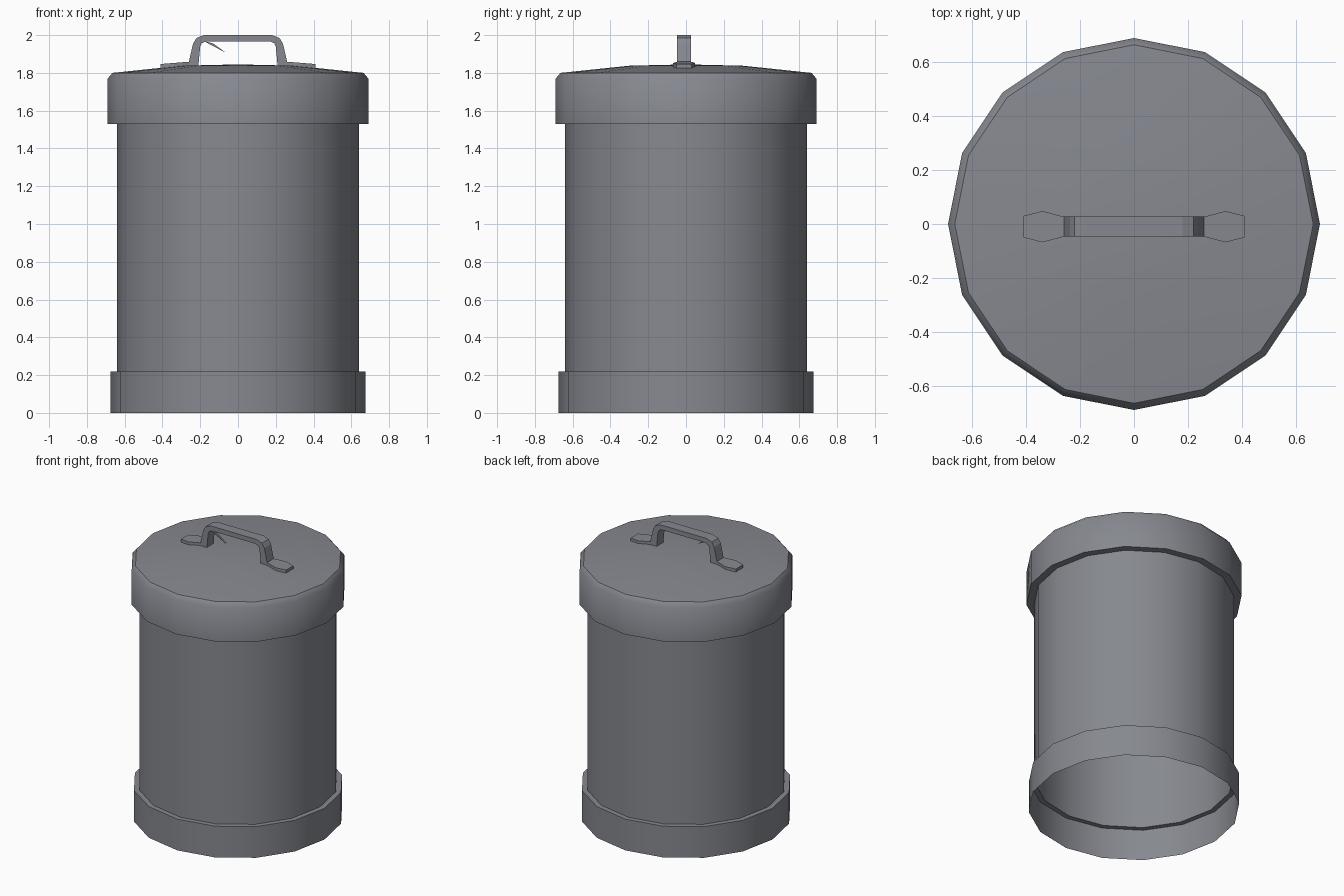
import bpy, bmesh, math

if "Cube" in bpy.data.objects:
    bpy.data.objects.remove(bpy.data.objects["Cube"])

SIDES = 16
Y0 = -0.01  # handle sits slightly toward the front

metal = bpy.data.materials.new("grey metal")
metal.diffuse_color = (0.24, 0.25, 0.28, 1)
metal.use_nodes = True
metal.node_tree.nodes["Principled BSDF"].inputs["Base Color"].default_value = metal.diffuse_color


def finish(bm, name, smooth=None):
    bmesh.ops.recalc_face_normals(bm, faces=bm.faces)
    me = bpy.data.meshes.new(name)
    bm.to_mesh(me)
    bm.free()
    me.materials.append(metal)
    ob = bpy.data.objects.new(name, me)
    bpy.context.collection.objects.link(ob)
    if smooth:
        bpy.ops.object.select_all(action='DESELECT')
        ob.select_set(True)
        bpy.context.view_layer.objects.active = ob
        bpy.ops.object.shade_smooth_by_angle(angle=math.radians(smooth))
    return ob


def lathe(name, profile):
    """Open surface of revolution; a zero radius closes to a point."""
    bm = bmesh.new()
    rings = []
    for r, z in profile:
        n = SIDES if r > 0 else 1
        rings.append([bm.verts.new((r * math.cos(math.tau * i / SIDES),
                                    r * math.sin(math.tau * i / SIDES), z))
                      for i in range(n)])
    for a, b in zip(rings, rings[1:]):
        for i in range(SIDES):
            j = (i + 1) % SIDES
            if len(b) == 1:
                bm.faces.new((a[i], a[j], b[0]))
            else:
                bm.faces.new((a[i], a[j], b[j], b[i]))
    return finish(bm, name, 40)


def prism(name, polys, offset):
    """Extrude polygons (lists of 3D points) by an offset vector."""
    bm = bmesh.new()
    for pts in polys:
        f = bm.faces.new([bm.verts.new(p) for p in pts])
        ext = bmesh.ops.extrude_face_region(bm, geom=[f], use_keep_orig=True)
        bmesh.ops.translate(bm, vec=offset,
                            verts=[v for v in ext['geom'] if isinstance(v, bmesh.types.BMVert)])
    return finish(bm, name)


# Can shell: base band, body, lid rim and domed lid, open underneath
lathe("can_shell", [(0.675, 0), (0.675, 0.22), (0.64, 0.22), (0.64, 1.53),
                    (0.69, 1.53), (0.69, 1.77), (0.665, 1.80),
                    (0.30, 1.838), (0, 1.845)])

# Handle bar: outer and inner outlines mirrored across x
outer = [(-0.262, 1.835), (-0.26, 1.86), (-0.238, 1.955), (-0.22, 1.985), (-0.18, 2.0)]
inner = [(-0.17, 1.967), (-0.192, 1.957), (-0.2, 1.94), (-0.21, 1.835)]


def mirrored(half):
    return half + [(-x, z) for x, z in reversed(half)]


loop = mirrored(outer) + [(-x, z) for x, z in reversed(mirrored(inner))][::1][::-1][::-1]
# the inner outline runs back from the right foot to the left foot
inner_back = [(-x, z) for x, z in reversed(inner)] + inner
loop = mirrored(outer) + inner_back
prism("handle_bar", [[(x, Y0 - 0.037, z) for x, z in loop]], (0, 0.074, 0))

# Handle feet: flared hexagonal tabs
feet = []
for s in (-1, 1):
    feet.append([(s * x, Y0 + y, 1.822 + (0.41 - x) * 0.08)
                 for x, y in [(0.41, -0.04), (0.34, -0.058), (0.26, -0.037),
                              (0.26, 0.037), (0.34, 0.058), (0.41, 0.04)]])
prism("handle_feet", feet, (0, 0, 0.025))

# Small bent spur under the left end of the grip
prism("handle_spur", [[(-0.185, Y0 - 0.037, 1.97), (-0.13, Y0 - 0.037, 1.955),
                       (-0.065, Y0 - 0.037, 1.907)]], (0, 0.012, 0))
